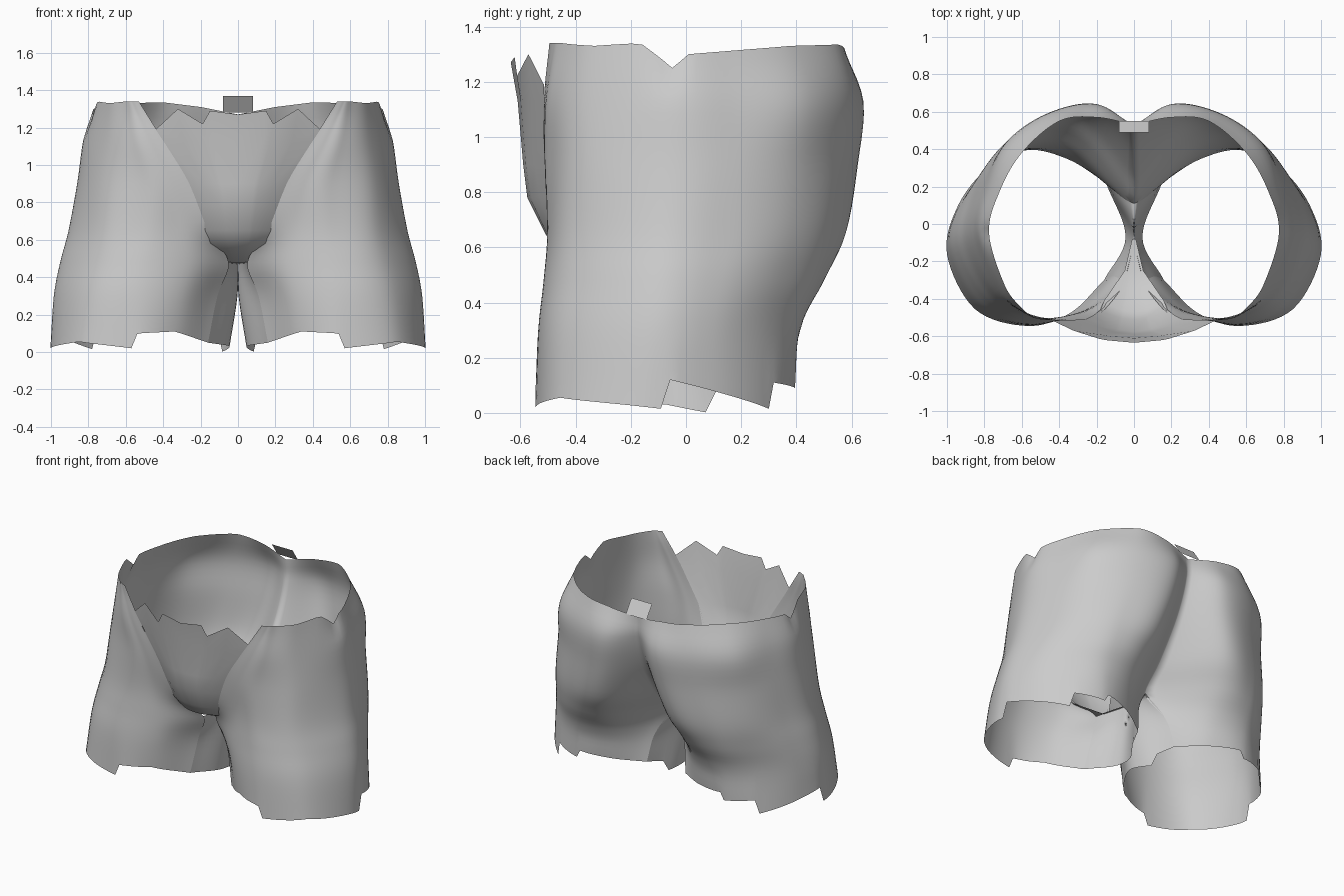
import bpy
import math

cube = bpy.data.objects.get("Cube")
if cube:
    bpy.data.objects.remove(cube, do_unlink=True)

grey = bpy.data.materials.new("plain grey")
grey.use_nodes = True
shade = (0.6, 0.6, 0.6, 1.0)
grey.diffuse_color = shade
grey.node_tree.nodes["Principled BSDF"].inputs["Base Color"].default_value = shade


def spline(points, steps):
    """Smooth curve through the points, with a number of steps per span."""
    first = [2 * a - b for a, b in zip(points[0], points[1])]
    last = [2 * a - b for a, b in zip(points[-1], points[-2])]
    pts = [first] + [list(p) for p in points] + [last]
    curve = []
    for i in range(1, len(pts) - 2):
        for s in range(steps):
            t = s / steps
            curve.append([
                b + t * (c - a) / 2
                + t * t * (a - 2.5 * b + 2 * c - d / 2)
                + t ** 3 * (1.5 * (b - c) + (d - a) / 2)
                for a, b, c, d in zip(*pts[i - 1:i + 3])])
    curve.append(list(points[-1]))
    return curve


def ramp(keys, u):
    """Piecewise linear value at u."""
    for (u0, v0), (u1, v1) in zip(keys, keys[1:]):
        if u <= u1:
            return v0 + (v1 - v0) * (u - u0) / (u1 - u0)
    return keys[-1][1]


def make_sheet(name, rows, mirror=True):
    """Open surface from rows of points, bottom row first."""
    n = len(rows[0])
    verts = [p for row in rows for p in row]
    faces = [(j * n + i, j * n + i + 1, (j + 1) * n + i + 1, (j + 1) * n + i)
             for j in range(len(rows) - 1) for i in range(n - 1)]
    mesh = bpy.data.meshes.new(name)
    mesh.from_pydata(verts, [], faces)
    mesh.materials.append(grey)
    obj = bpy.data.objects.new(name, mesh)
    bpy.context.collection.objects.link(obj)
    if mirror:
        mod = obj.modifiers.new("mirror", 'MIRROR')
        mod.merge_threshold = 0.002
    bpy.ops.object.select_all(action='DESELECT')
    obj.select_set(True)
    bpy.context.view_layer.objects.active = obj
    bpy.ops.object.shade_smooth_by_angle(angle=math.radians(40))
    return obj


def loft(rings, across, up, bottom, top=None):
    """Smooth surface through rings, with ragged lower and upper rims."""
    wide = [spline(ring, across) for ring in rings]
    columns = [spline(col, up) for col in zip(*wide)]
    base, base_end = rings[0][0][2], rings[1][0][2]
    crown, crown_start = rings[-1][0][2], rings[-2][0][2]
    for i, col in enumerate(columns):
        u = i / across
        for p in col:
            z = p[2]
            if z < base_end:
                p[2] += (ramp(bottom, u) - base) * (base_end - z) / (base_end - base)
            if top and z > crown_start:
                p[2] += (ramp(top, u) - crown) * (z - crown_start) / (crown - crown_start)
            p[0] = max(p[0], 0)
    return list(zip(*columns))


# Hip and thigh cross-sections, from the inner front round the outside to the cleft
sections = {
    0.04: [(.16, -.3), (.34, -.475), (.57, -.545), (.85, -.455), (1, -.16),
           (.94, .1), (.78, .3), (.57, .395), (.35, .345), (.15, .22)],
    0.3: [(.11, -.28), (.3, -.47), (.56, -.535), (.82, -.44), (.98, -.14),
          (.93, .1), (.77, .3), (.57, .41), (.33, .37), (.11, .18)],
    0.48: [(.05, -.31), (.26, -.46), (.53, -.515), (.78, -.42), (.945, -.12),
           (.9, .13), (.76, .34), (.56, .48), (.3, .46), (0, .11)],
    0.65: [(.16, -.46), (.3, -.48), (.5, -.5), (.74, -.41), (.9, -.1),
           (.86, .16), (.74, .38), (.54, .53), (.27, .56), (0, .26)],
    0.9: [(.26, -.51), (.36, -.51), (.5, -.5), (.72, -.39), (.855, -.08),
          (.82, .18), (.7, .41), (.48, .57), (.22, .615), (0, .43)],
    1.13: [(.4, -.515), (.47, -.51), (.56, -.49), (.7, -.37), (.825, -.06),
           (.78, .19), (.68, .43), (.46, .59), (.2, .64), (0, .52)],
    1.33: [(.53, -.495), (.565, -.48), (.6, -.45), (.69, -.33), (.775, -.05),
           (.72, .17), (.6, .38), (.4, .55), (.2, .57), (0, .53)],
}
rings = [[(x, y, z) for x, y in ring] for z, ring in sections.items()]

# Ragged rims, as (column, height)
hem = [(0, .05), (1, .11), (1.87, .1), (2, .02), (3, .055), (4.25, .015),
       (4.37, .12), (6, .015), (6.12, .11), (7, .09), (7.12, .14), (9, .1)]
waist = [(0, 1.34), (2, 1.34), (3, 1.33), (3.6, 1.34), (4, 1.25),
         (4.25, 1.3), (6, 1.33), (7, 1.335), (8, 1.31), (9, 1.27)]
make_sheet("hips_and_outer_thighs", loft(rings, 8, 5, hem, waist))

# Inner thighs close each leg below the crotch
inner = [(.045, -.07), (.003, -.08), (0, -.08)]
inner_rings = [[ring[-1], (x, y, ring[0][2]), ring[0]]
               for ring, (x, y) in zip(rings, inner)]
inner_hem = [(0, .1), (.37, .08), (.5, .002), (1, .03), (2, .05)]
make_sheet("inner_thighs", loft(inner_rings, 8, 5, inner_hem))

# Front panel from the crotch up: height, edge x, edge y, centre y
panel = [(.47, .01, -.08, -.08), (.475, .05, -.25, -.25), (.58, .16, -.41, -.47),
         (.65, .18, -.46, -.51), (.78, .22, -.49, -.575), (.9, .26, -.51, -.59),
         (1.13, .4, -.515, -.61), (1.19, .44, -.515, -.635)]
across = (0, .34, .43, .73, 1)
rows = [[(t * ex, yc + (ey - yc) * t ** 2, z) for t in across]
        for z, ex, ey, yc in panel]
jags = (1.27, 1.29, 1.22, 1.3, 1.19)
rows[-1] = [(x, y, z) for (x, y, _), z in zip(rows[-1], jags)]
make_sheet("front_panel", rows)

# Small tab over the cleft at the back of the waist
make_sheet("back_tab", [[(.08, .55, 1.28), (-.08, .55, 1.28)],
                        [(.08, .49, 1.37), (-.08, .49, 1.37)]], mirror=False)
